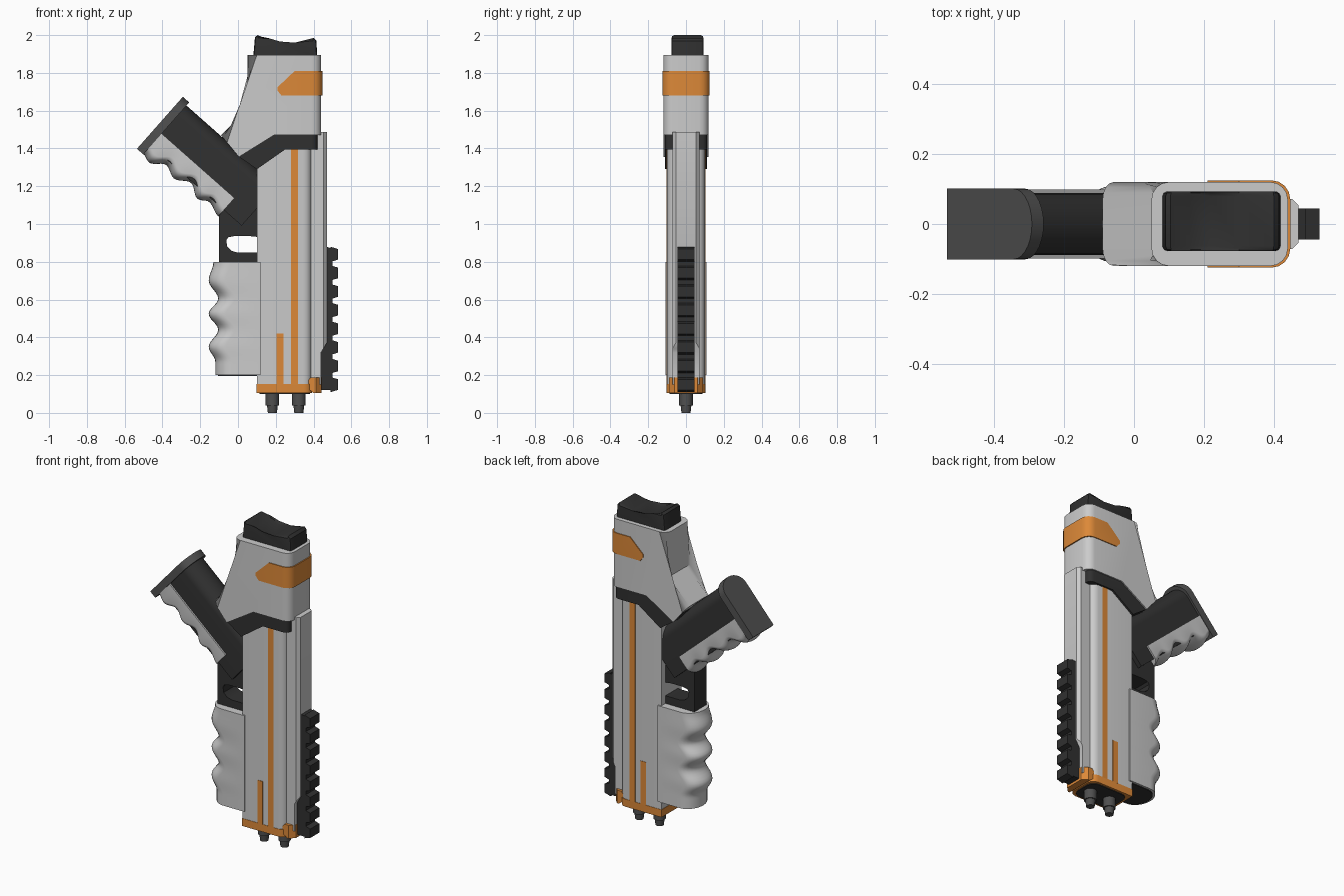
import bpy, bmesh, math
from mathutils import Matrix

cube = bpy.data.objects.get("Cube")
if cube:
    bpy.data.objects.remove(cube, do_unlink=True)


def material(name, rgb):
    m = bpy.data.materials.new(name)
    m.use_nodes = True
    m.diffuse_color = (*rgb, 1)
    m.node_tree.nodes["Principled BSDF"].inputs["Base Color"].default_value = (*rgb, 1)
    return m


DARK = material("dark_polymer", (0.03, 0.03, 0.03))
STEEL = material("dark_steel", (0.08, 0.08, 0.08))
ORANGE = material("orange", (0.72, 0.25, 0.04))


def finish(name, bm, mat=None, matrix=None):
    bmesh.ops.recalc_face_normals(bm, faces=bm.faces)
    mesh = bpy.data.meshes.new(name)
    bm.to_mesh(mesh)
    bm.free()
    obj = bpy.data.objects.new(name, mesh)
    bpy.context.collection.objects.link(obj)
    if mat:
        mesh.materials.append(mat)
    if matrix:
        obj.matrix_world = matrix
    bpy.ops.object.select_all(action='DESELECT')
    bpy.context.view_layer.objects.active = obj
    obj.select_set(True)
    bpy.ops.object.shade_smooth_by_angle(angle=math.radians(32))
    return obj


def prism(name, outline, half, mat=None, rounded=(), radius=0.0, segments=4, y=0.0):
    """Extrude an XZ outline across Y; round the long sides listed in rounded."""
    bm = bmesh.new()
    front = [bm.verts.new((px, y - half, pz)) for px, pz in outline]
    back = [bm.verts.new((px, y + half, pz)) for px, pz in outline]
    bm.faces.new(front)
    bm.faces.new(back[::-1])
    n = len(outline)
    for i in range(n):
        j = (i + 1) % n
        bm.faces.new((front[j], front[i], back[i], back[j]))
    edges = [bm.edges.get((s[i], s[(i + 1) % n])) for i in rounded for s in (front, back)]
    if edges:
        bmesh.ops.bevel(bm, geom=edges, offset=radius, segments=segments,
                        profile=0.5, affect='EDGES', clamp_overlap=True)
    return finish(name, bm, mat)


def box(name, x0, x1, z0, z1, half, mat=None, **kw):
    return prism(name, [(x0, z0), (x1, z0), (x1, z1), (x0, z1)], half, mat, **kw)


def handle(name, stations, half, depth, mat=None, matrix=None, steps=14):
    """Loft D-shaped sections: (height, flat side x, rounded end x)."""
    bm = bmesh.new()
    rings = []
    for h, flat, tip in stations:
        side = 1 if tip > flat else -1
        ring = [bm.verts.new((flat, -half, h))]
        for k in range(steps + 1):
            a = math.pi * (k / steps - 0.5)
            ring.append(bm.verts.new((tip - side * depth * (1 - math.cos(a)),
                                      half * math.sin(a), h)))
        ring.append(bm.verts.new((flat, half, h)))
        rings.append(ring)
    n = len(rings[0])
    for a, b in zip(rings, rings[1:]):
        for i in range(n):
            j = (i + 1) % n
            bm.faces.new((a[i], a[j], b[j], b[i]))
    bm.faces.new(rings[0])
    bm.faces.new(rings[-1])
    return finish(name, bm, mat, matrix)


def scallops(keys, flat, per=6):
    """Ease between crest and waist keys (height, x) for finger grooves."""
    out = []
    for (h0, x0), (h1, x1) in zip(keys, keys[1:]):
        for k in range(per):
            t = k / per
            s = (1 - math.cos(math.pi * t)) / 2
            out.append((h0 + (h1 - h0) * t, flat, x0 + (x1 - x0) * s))
    return out + [(keys[-1][0], flat, keys[-1][1])]


# Upper housing, cap and band
prism("head_housing", [(.05, 1.895), (.06, 1.61), (-.09, 1.47), (.005, 1.355),
                       (.19, 1.47), (.44, 1.47), (.44, 1.895)], .12,
      rounded=(0, 1, 5), radius=.05)
prism("head_cap", [(.08, 1.88), (.09, 1.99), (.105, 2.0), (.16, 1.97), (.22, 1.952),
                   (.3, 1.96), (.4, 1.985), (.415, 1.97), (.42, 1.88)], .085, DARK,
      rounded=range(8), radius=.014, segments=2, y=.008)
prism("head_band", [(.21, 1.705), (.23, 1.68), (.447, 1.68), (.447, 1.81),
                    (.3, 1.81), (.21, 1.725)], .125, ORANGE, rounded=(2,), radius=.054)
prism("head_collar", [(-.06, 1.43), (.19, 1.487), (.42, 1.487), (.42, 1.395),
                      (.25, 1.395), (.1, 1.29), (.0, 1.36)], .112, DARK,
      rounded=(2,), radius=.03)

# Main body and barrel column
box("main_body", .10, .39, .15, 1.42, .10, rounded=(1,), radius=.045)
prism("barrel_column", [(.34, .15), (.44, .15), (.44, .32), (.47, .37),
                        (.47, 1.487), (.34, 1.487)], .072, rounded=(3,), radius=.018, segments=1)

# Orange trim
box("base_trim", .098, .393, .105, .152, .102, ORANGE, rounded=(1,), radius=.045)
prism("base_trim_tip", [(.37, .13), (.4, .105), (.443, .105), (.443, .187), (.385, .187),
                        (.37, .17)], .09, ORANGE, rounded=(2,), radius=.03, segments=1)
box("long_stripe", .28, .317, .15, 1.40, .1025, ORANGE)
box("short_stripe", .205, .242, .15, .42, .1025, ORANGE)
box("base_plate", .115, .38, .1, .12, .088, DARK, rounded=(1, 3), radius=.05)

# Contact prongs
for i, px in enumerate((.182, .322)):
    bm = bmesh.new()
    for r0, r1, z0, z1 in ((.024, .029, 0, .045), (.036, .036, .04, .11)):
        bmesh.ops.create_cone(bm, cap_ends=True, segments=24, radius1=r0, radius2=r1,
                              depth=z1 - z0, matrix=Matrix.Translation((px, 0, (z0 + z1) / 2)))
    finish(f"prong_{i + 1}", bm, STEEL)

# Accessory rail
TEETH, PITCH = 8, .0985
prism("rail_base", [(.435, .12), (.5, .12), (.5, .87), (.465, .88), (.465, .37), (.435, .32)],
      .045, DARK)
for i in range(TEETH):
    z = .11 + i * PITCH
    prism(f"rail_tooth_{i + 1}", [(.49, z), (.53, z + .012), (.53, z + .068), (.49, z + .08)],
          .045, DARK)

# Forward handle with finger grooves
fore_keys = [(.2, -.12), (.27, -.12), (.35, -.155), (.44, -.105), (.525, -.155),
             (.605, -.105), (.70, -.155), (.80, -.13)]
handle("fore_handle", scallops(fore_keys, .12), .108, .09)
handle("fore_handle_base", [(.195, .11, -.105), (.21, .11, -.105)], .095, .08, DARK)

# Trigger guard
prism("trigger_guard", [(-.1, .795), (.12, .795), (.12, .848), (0, .848), (-.035, .858),
                        (-.057, .88), (-.062, .915), (-.05, .93), (-.02, .936), (.06, .936),
                        (.12, .93), (.12, 1.25), (-.02, 1.14), (-.1, 1.05)], .06, DARK)

# Slanted rear handle, built upright and then tilted
tilt = Matrix.Translation((-.5, 0, 1.37)) @ Matrix.Rotation(-.847, 4, 'Y')
handle("rear_handle_core", [(-.64, .06, .343), (0, .06, .343)], .088, .07, DARK, tilt)
rear_keys = [(-.515, .015), (-.43, .04), (-.37, .012), (-.29, .052), (-.205, .01),
             (-.13, .036), (-.05, -.014), (.0, .0)]
handle("rear_handle_panel", scallops(rear_keys, .145), .098, .05, None, tilt)
handle("rear_handle_cap", [(0, -.002, .365), (.045, -.002, .365)], .101, .08, STEEL, tilt)
